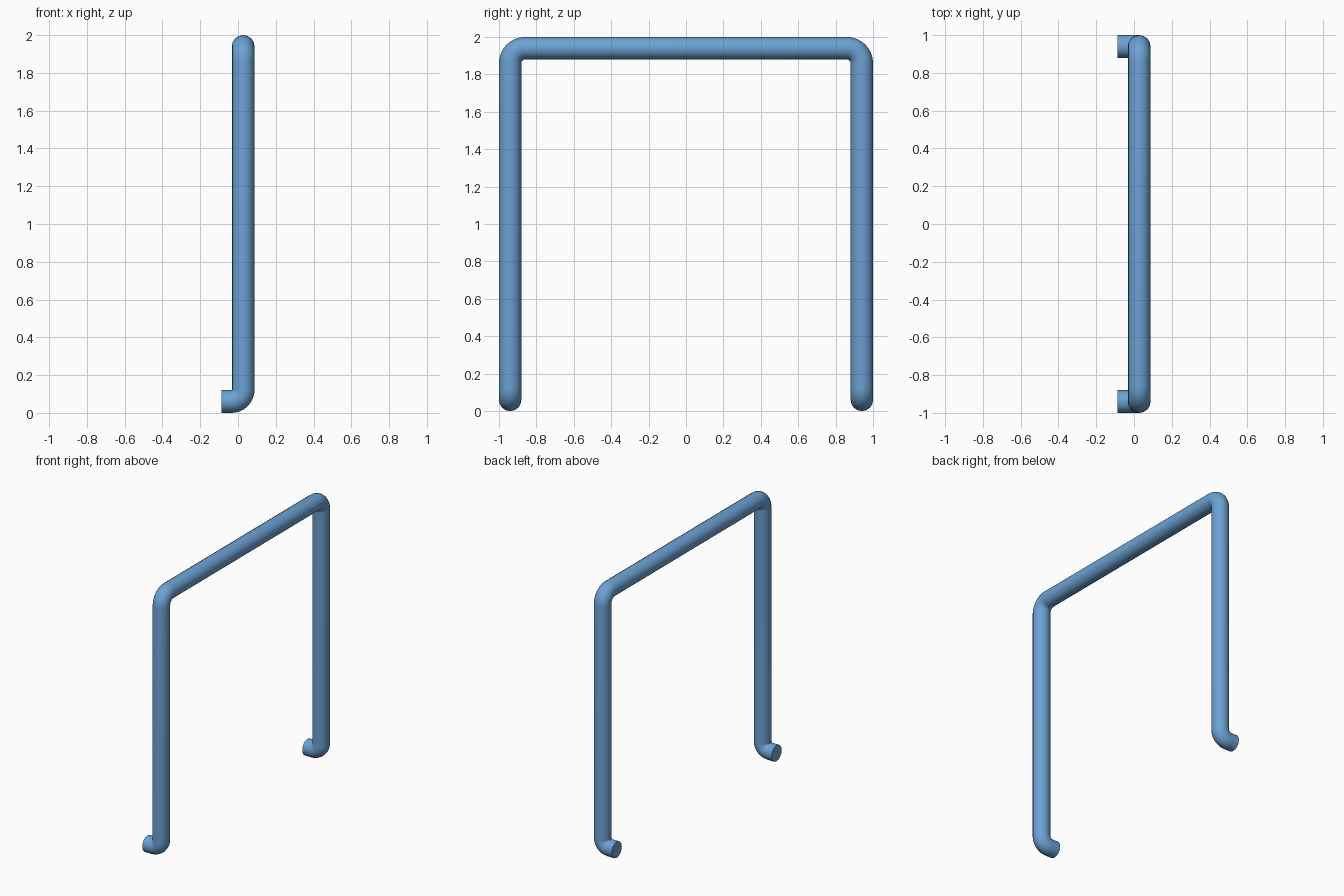
import bpy
from mathutils import Vector

if "Cube" in bpy.data.objects:
    bpy.data.objects.remove(bpy.data.objects["Cube"])

R = 0.06                       # tube radius
X, END_X = 0.0275, -0.0875     # upright centreline, foot end
Y, TOP = 1 - R, 2 - R


def bend(before, corner, after, radius, steps=8):
    """Points of a rounded right-angle corner."""
    corner = Vector(corner)
    a = (Vector(before) - corner).normalized()
    b = (Vector(after) - corner).normalized()
    centre = corner + (a + b) * radius
    return [centre + radius * (-b).slerp(-a, i / steps) for i in range(steps + 1)]


# Centreline: foot, upright, crossbar, upright, foot
corners = [(END_X, -Y, R), (X, -Y, R), (X, -Y, TOP),
           (X, Y, TOP), (X, Y, R), (END_X, Y, R)]
radii = [0.062, 0.08, 0.08, 0.062]
path = [Vector(corners[0])]
for i, radius in enumerate(radii, 1):
    path += bend(corners[i - 1], corners[i], corners[i + 1], radius)
path.append(Vector(corners[-1]))

# Bent tube with capped ends
curve = bpy.data.curves.new("bent_tube_handle", 'CURVE')
curve.dimensions = '3D'
curve.bevel_depth = R
curve.bevel_resolution = 6
curve.use_fill_caps = True
spline = curve.splines.new('POLY')
spline.points.add(len(path) - 1)
for point, co in zip(spline.points, path):
    point.co = (*co, 1)
handle = bpy.data.objects.new("bent_tube_handle", curve)
bpy.context.collection.objects.link(handle)

# Blue paint
paint = bpy.data.materials.new("blue_paint")
paint.diffuse_color = (0.15, 0.36, 0.65, 1)
paint.use_nodes = True
paint.node_tree.nodes["Principled BSDF"].inputs["Base Color"].default_value = paint.diffuse_color
curve.materials.append(paint)

bpy.context.view_layer.objects.active = handle
handle.select_set(True)
bpy.ops.object.convert(target='MESH')
bpy.ops.object.shade_smooth_by_angle(angle=0.6)
